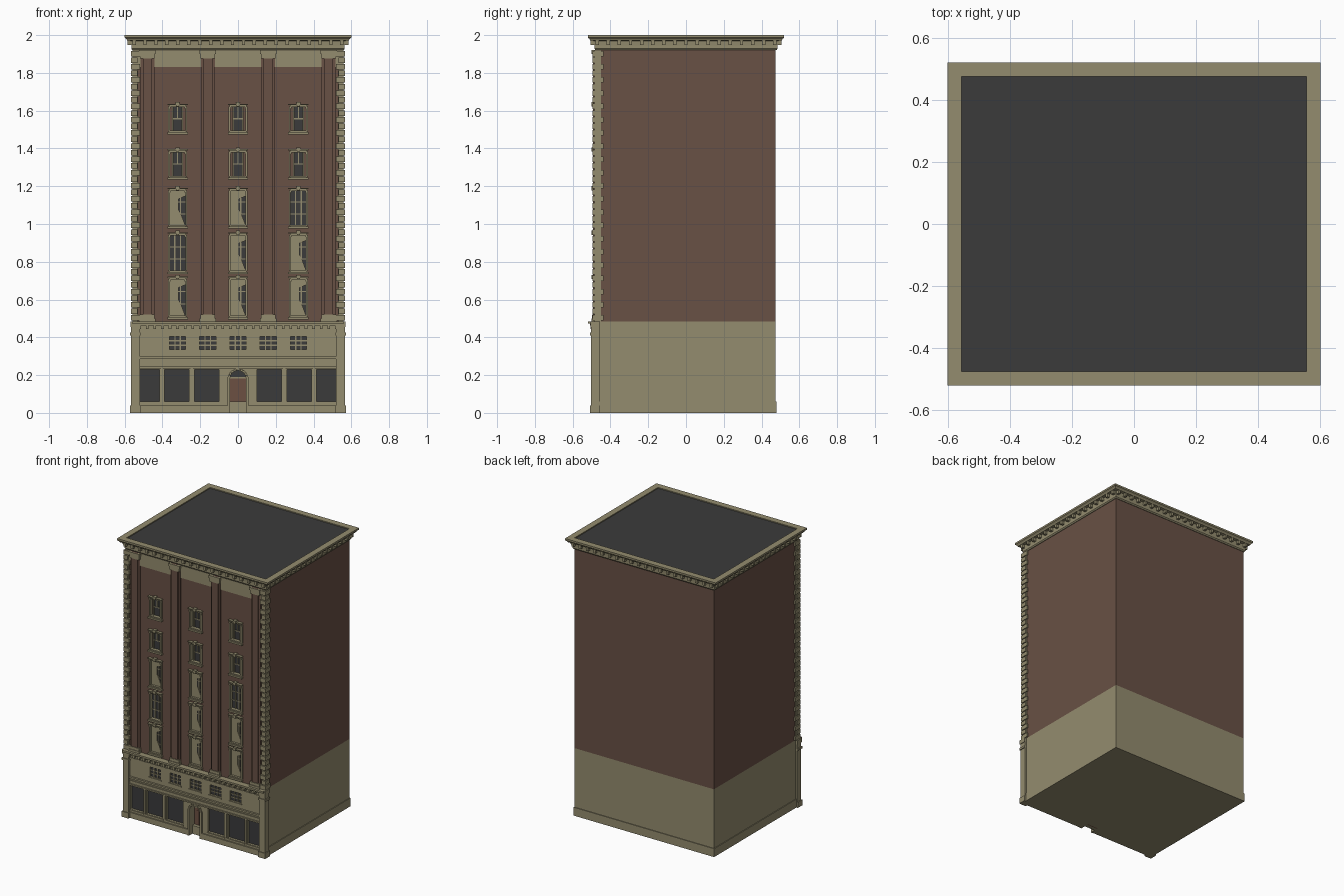
import bpy, bmesh, math

if "Cube" in bpy.data.objects:
    bpy.data.objects.remove(bpy.data.objects["Cube"])

def mat(name, c):
    m = bpy.data.materials.new(name)
    m.diffuse_color = (*c, 1)
    m.use_nodes = True
    m.node_tree.nodes["Principled BSDF"].inputs["Base Color"].default_value = m.diffuse_color
    return m

STONE = mat("stone", (0.295, 0.262, 0.158))
BRICK = mat("brick", (0.140, 0.082, 0.059))
DARK = mat("dark_glass", (0.043, 0.043, 0.044))
DOOR = mat("door_brown", (0.150, 0.080, 0.055))

X, Y = 0.555, 0.475      # half size of the main block
F = -Y                   # brick front plane
G = -0.485               # ground floor front plane
parts = {}

def prism(name, material, pts, y0, y1):
    """Extrude an x-z outline from y0 (front) to y1 (back) into a named part."""
    bm = parts.setdefault(name, (bmesh.new(), material))[0]
    a = [bm.verts.new((x, y0, z)) for x, z in pts]
    b = [bm.verts.new((x, y1, z)) for x, z in pts]
    bm.faces.new(a)
    bm.faces.new(b[::-1])
    n = len(pts)
    for i in range(n):
        bm.faces.new((a[i], b[i], b[(i + 1) % n], a[(i + 1) % n]))

def box(name, material, x0, x1, y0, y1, z0, z1):
    prism(name, material, [(x0, z0), (x1, z0), (x1, z1), (x0, z1)], y0, y1)

def arch(r, base, spring, n=12):
    return [(-r, base), (r, base)] + [
        (r * math.cos(math.pi * i / n), spring + r * math.sin(math.pi * i / n)) for i in range(n + 1)]

# main blocks
box("lower_block", STONE, -X, X, G, Y, 0, 0.485)
box("upper_block", BRICK, -X, X, F, Y, 0.485, 1.92)
# low plinth on sides and back, split at the door on the front
box("plinth", STONE, -X - .005, X + .005, -0.46, Y + .005, 0, 0.06)
for s in (-1, 1):
    a, b = sorted((s * 0.05, s * 0.53))
    box("plinth", STONE, a, b, G - .008, G, 0, 0.04)

# storefront: windows, jambs, bands
for s in (-1, 1):
    for x0, x1 in ((.10, .23), (.26, .39), (.415, .518)):
        a, b = sorted((s * x0, s * x1))
        box("lower_cutter", None, a, b, G - .05, G + .02, .06, .23)
        box("shop_glass", DARK, a, b, G + .017, G + .02, .06, .23)
        box("shop_sill", STONE, a - .006, b + .006, G - .006, G, .05, .058)
    for x in (.245, .4025):
        box("shop_mullion", STONE, s * x - .006, s * x + .006, G - .006, G, .058, .235)
for z0, z1, d in ((.235, .245, .010), (.262, .270, .006), (.285, .298, .014)):
    box("shop_band", STONE, -.525, .525, G - d, G, z0, z1)

# arched doorway, deeply recessed
prism("door_cutter", None, arch(.042, -.02, .182), G - .05, G + .06)
box("door", DOOR, -.042, .042, G + .052, G + .06, 0, .185)
box("door", DOOR, -.032, -.004, G + .049, G + .052, .02, .165)
box("door", DOOR, .004, .032, G + .049, G + .052, .02, .165)
prism("fanlight", DARK, arch(.041, .188, .189), G + .052, G + .06)
box("door_transom", STONE, -.042, .042, G + .046, G + .06, .183, .189)
for s in (-1, 1):
    box("door_surround", STONE, s * .049 - .007, s * .049 + .007, G - .012, G, 0, .19)
for i in range(9):       # arch stones
    t0, t1 = math.pi * i / 9, math.pi * (i + .9) / 9
    prism("door_surround", STONE, [(r * math.cos(t), .182 + r * math.sin(t))
          for r, t in ((.042, t0), (.054, t0), (.054, t1), (.042, t1))], G - .012, G)

def grid(name, x, w, z0, z1, y, cols, rows, t=.003):
    """Glazing bars across an opening of half width w."""
    for i in range(1, cols):
        c = x - w + 2 * w * i / cols
        box(name, STONE, c - t, c + t, y - .006, y, z0, z1)
    for i in range(1, rows):
        c = z0 + (z1 - z0) * i / rows
        box(name, STONE, x - w, x + w, y - .005, y, c - t, c + t)

# small mezzanine windows
for i in range(-2, 3):
    x = i * .16
    box("lower_cutter", None, x - .043, x + .043, G - .05, G + .015, .335, .405)
    box("mezzanine_glass", DARK, x - .043, x + .043, G + .012, G + .015, .335, .405)
    grid("mezzanine_bars", x, .043, .335, .405, G + .012, 3, 3)
    box("mezzanine_sill", STONE, x - .05, x + .05, G - .006, G, .325, .333)

# corner piers and belt cornice
for s in (-1, 1):
    for x0, x1, y0, z0, z1 in ((.52, .566, -.503, 0, .485), (.517, .572, -.508, 0, .04),
                               (.517, .572, -.508, .41, .425), (.517, .570, -.506, .455, .485)):
        a, b = sorted((s * x0, s * x1))
        box("corner_pier", STONE, a, b, y0, -.455, z0, z1)
for z0, z1, y0, w in ((.472, .485, -.518, .562), (.462, .472, -.508, .555), (.425, .435, -.492, .52)):
    box("belt_cornice", STONE, -w, w, y0, F, z0, z1)
for i in range(27):
    x = -.52 + i * .04
    box("belt_bracket", STONE, x - .007, x + .007, -.505, G, .443, .462)

# tall front pilasters with base and capital
for x in (-.48, -.16, .16, .48):
    box("pilaster", BRICK, x - .037, x + .037, F - .010, F, .485, 1.92)
    box("pilaster", BRICK, x - .024, x + .024, F - .018, F, .485, 1.92)
    for w, d, z0, z1 in ((.043, .026, .485, .50), (.039, .022, .50, .52),
                         (.038, .021, 1.875, 1.90), (.043, .026, 1.90, 1.92)):
        box("pilaster_trim", STONE, x - w, x + w, F - d, F, z0, z1)
# frieze under the top cornice
box("frieze", STONE, -.53, .53, F - .006, F, 1.83, 1.92)

# alternating corner quoins
N = 41
h = (1.92 - .485) / N
for i in range(N):
    lx, ly = ((.520, -.437), (.532, -.452))[i % 2]
    for s in (-1, 1):
        a, b = sorted((s * lx, s * .566))
        box("quoin", STONE, a, b, -.495, ly, .485 + i * h + .003, .485 + (i + 1) * h - .003)
for s in (-1, 1):
    a, b = sorted((s * .53, s * .559))
    box("quoin_backing", STONE, a, b, -.485, -.45, .485, 1.92)

# upper windows
def window(x, z0, z1, tall, clear):
    w, zg0, zg1 = .046, z0 + .016, z1 - .022
    box("upper_cutter", None, x - w, x + w, F - .05, F + .02, zg0, zg1)
    for s in (-1, 1):
        box("window_frame", STONE, x + s * w - .005, x + s * w + .005, F - .010, F + .019, zg0, zg1)
        box("window_bracket", STONE, x + s * .044 - .006, x + s * .044 + .006, F - .016, F, zg1 - .012, zg1)
    box("window_sill", STONE, x - .054, x + .054, F - .018, F + .019, z0, zg0 - .004)
    box("window_frame", STONE, x - w, x + w, F - .010, F + .019, zg0 - .004, zg0 + .004)
    box("window_hood", STONE, x - w, x + w, F - .012, F + .019, zg1 - .004, zg1 + .006)
    box("window_hood", STONE, x - .054, x + .054, F - .02, F, zg1 + .006, zg1 + .013)
    prism("keystone", STONE, [(x - .008, zg1), (x + .008, zg1), (x + .012, z1), (x - .012, z1)], F - .024, F)
    if tall:
        box("window_glass", DARK, x - w, x + w, F + .015, F + .02, zg0, zg1)
        grid("window_bars", x, .044, zg0, zg1, F + .015, 3, 3)
        if not clear:    # half drawn blind
            zm = zg0 + (zg1 - zg0) * .3
            prism("window_blind", STONE, [(x - .042, zg0), (x + .042, zg0), (x + .02, zm), (x + .005, zm + .03),
                  (x + .005, zg1 - .045), (x + .042, zg1 - .03), (x + .042, zg1), (x - .042, zg1)],
                  F + .005, F + .009)
    else:                # narrow sash between brick reveals
        box("window_glass", DARK, x - .024, x + .024, F + .015, F + .02, zg0, zg1)
        for s in (-1, 1):
            box("window_bars", STONE, x + s * .026 - .004, x + s * .026 + .004, F + .006, F + .02, zg0, zg1)
        zc = (zg0 + zg1) / 2
        box("window_bars", STONE, x - .024, x + .024, F + .009, F + .02, zc - .003, zc + .003)
        box("window_bars", STONE, x - .003, x + .003, F + .010, F + .02, zc, zg1)

for r, (z0, z1) in enumerate(((.495, .73), (.735, .965), (.975, 1.20), (1.235, 1.405), (1.475, 1.645))):
    for c in (-1, 0, 1):
        window(c * .32, z0, z1, r < 3, (r, c) in ((1, -1), (2, 1)))

# modillions under the top cornice, all four sides
for i in range(20):
    x = -.55 + i * 1.1 / 19
    for s in (-1, 1):
        a, b = sorted((s * Y, s * (Y + .03)))
        box("modillion", STONE, x - .009, x + .009, a, b, 1.948, 1.972)
for i in range(17):
    y = -.47 + i * .94 / 16
    for s in (-1, 1):
        a, b = sorted((s * X, s * (X + .03)))
        box("modillion", STONE, a, b, y - .009, y + .009, 1.948, 1.972)
# flat roof
box("roof", DARK, -X, X, -Y, Y, 1.975, 1.993)

# top cornice: a profile carried round the rectangle
bm = parts.setdefault("top_cornice", (bmesh.new(), STONE))[0]
profile = [(-.02, 1.92), (.004, 1.92), (.010, 1.928), (.010, 1.945), (.012, 1.97), (.032, 1.972),
           (.036, 1.98), (.045, 1.987), (.045, 2.0), (0, 2.0), (0, 1.985), (-.02, 1.985)]
rings = [[bm.verts.new((sx * (X + o), sy * (Y + o), z)) for sx, sy in ((-1, -1), (1, -1), (1, 1), (-1, 1))]
         for o, z in profile]
for i, ring in enumerate(rings):
    nxt = rings[(i + 1) % len(rings)]
    for k in range(4):
        bm.faces.new((ring[k], ring[(k + 1) % 4], nxt[(k + 1) % 4], nxt[k]))

# turn the collected parts into objects
objs = {}
for name, (bm, material) in parts.items():
    bmesh.ops.recalc_face_normals(bm, faces=bm.faces)
    me = bpy.data.meshes.new(name)
    bm.to_mesh(me)
    bm.free()
    if material:
        me.materials.append(material)
    objs[name] = bpy.data.objects.new(name, me)
    bpy.context.collection.objects.link(objs[name])

# carve the openings
for target, cutter in (("lower_block", "lower_cutter"), ("lower_block", "door_cutter"),
                       ("upper_block", "upper_cutter")):
    m = objs[target].modifiers.new(cutter, 'BOOLEAN')
    m.operation, m.solver, m.object = 'DIFFERENCE', 'EXACT', objs[cutter]
    objs[cutter].hide_render = True
    objs[cutter].hide_set(True)
